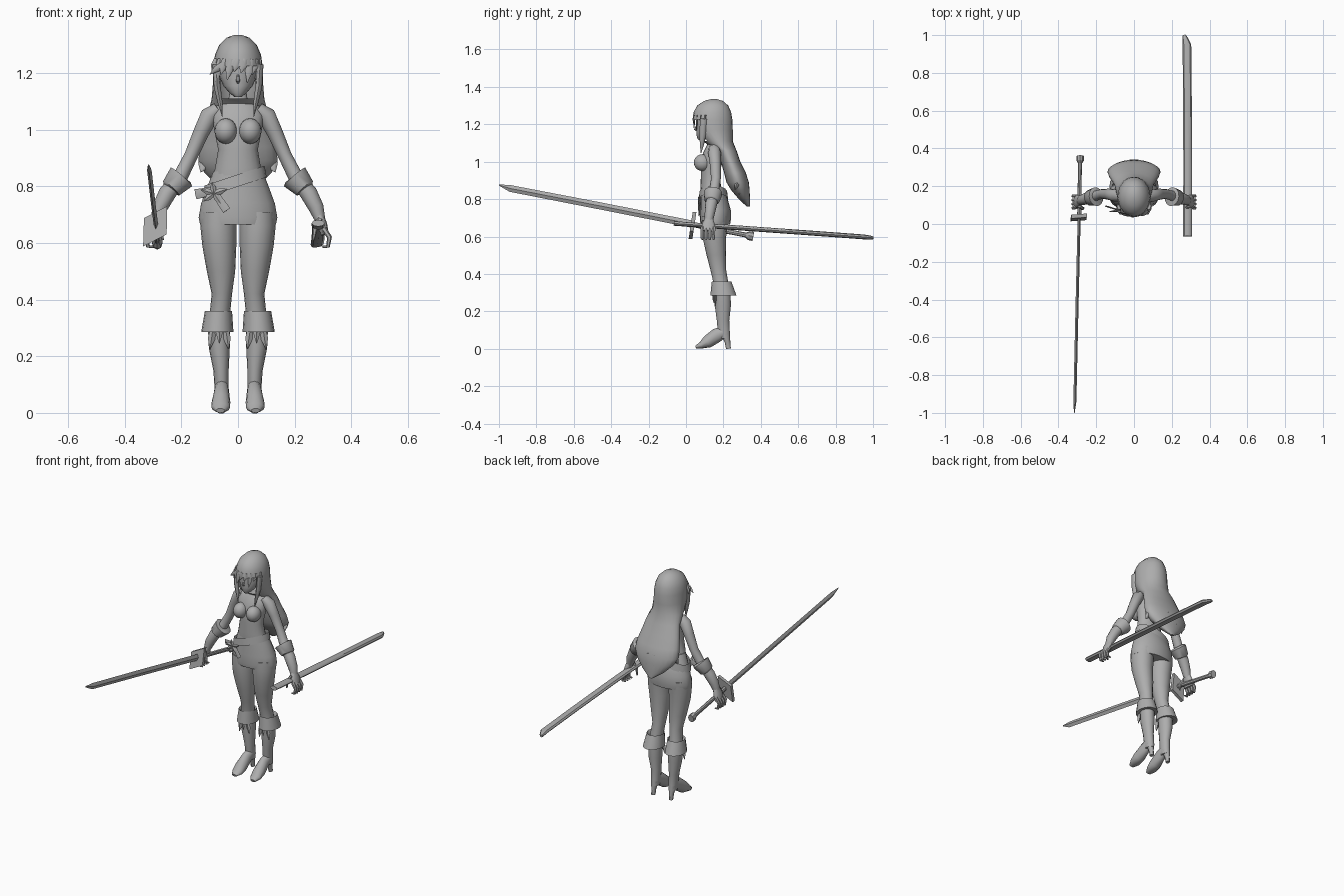
import bpy, bmesh, math
from mathutils import Vector

grey = bpy.data.materials.new("plain_grey")
grey.diffuse_color = (0.42, 0.42, 0.42, 1)


def finish(name, bm, mirror=False, angle=50):
    bmesh.ops.recalc_face_normals(bm, faces=bm.faces)
    me = bpy.data.meshes.new(name)
    bm.to_mesh(me)
    bm.free()
    me.materials.append(grey)
    me.shade_smooth()
    me.set_sharp_from_angle(angle=math.radians(angle))
    ob = bpy.data.objects.new(name, me)
    bpy.context.collection.objects.link(ob)
    if mirror:
        ob.modifiers.new("mirror", 'MIRROR')
    return ob


def skin(bm, rings, caps=True):
    rows = [[bm.verts.new(p) for p in ring] for ring in rings]
    for r0, r1 in zip(rows, rows[1:]):
        for i in range(len(r0)):
            j = (i + 1) % len(r0)
            bm.faces.new((r0[i], r0[j], r1[j], r1[i]))
    if caps:
        bm.faces.new(rows[0])
        bm.faces.new(rows[-1])


def loft(name, rings, n=16, mirror=False, tilt=0, caps=True, cut=None):
    """Stack of level ellipses: (cx, cy, z, rx, ry)."""
    bm = bmesh.new()
    out = []
    for cx, cy, z, rx, ry in rings:
        angs = [2 * math.pi * i / n for i in range(n)]
        out.append([(cx + rx * math.cos(a), cy + ry * math.sin(a), z + tilt * rx * math.cos(a)) for a in angs])
    skin(bm, out, caps)
    if cut:
        gone = [f for f in bm.faces if cut(f.calc_center_median())]
        bmesh.ops.delete(bm, geom=gone, context='FACES')
    return finish(name, bm, mirror)


def add_tube(bm, pts, n=8, ref=(0, 1, 0)):
    """Ellipses swept along a path: (x, y, z, a, b), b lies along ref."""
    P = [Vector(p[:3]) for p in pts]
    out = []
    for i, p in enumerate(pts):
        t = (P[min(i + 1, len(P) - 1)] - P[max(i - 1, 0)]).normalized()
        side = t.cross(Vector(ref)).normalized()
        up = side.cross(t)
        out.append([P[i] + side * p[3] * math.cos(k * 2 * math.pi / n)
                    + up * p[4] * math.sin(k * 2 * math.pi / n) for k in range(n)])
    skin(bm, out)


def tubes(name, paths, n=8, ref=(0, 1, 0), mirror=False, angle=50):
    bm = bmesh.new()
    for pts in paths:
        add_tube(bm, pts, n, ref)
    return finish(name, bm, mirror, angle)


def spike(a, b, w, t):
    """Tapered lock from a to b."""
    m = [a[i] * 0.5 + b[i] * 0.5 for i in range(3)]
    return [(*a, w * 0.7, t), (*m, w, t), (*b, 0.001, 0.001)]


def ball(name, c, r, mirror=False):
    bm = bmesh.new()
    bmesh.ops.create_uvsphere(bm, u_segments=16, v_segments=10, radius=1)
    for v in bm.verts:
        v.co = Vector([c[i] + v.co[i] * r[i] for i in range(3)])
    return finish(name, bm, mirror)


# Body
loft("torso", [(0, .14, .82, .09, .06), (0, .132, .87, .08, .055), (0, .13, .93, .07, .05),
               (0, .135, 1.0, .084, .058), (0, .142, 1.05, .092, .05), (0, .15, 1.085, .074, .04),
               (0, .15, 1.102, .035, .03), (0, .145, 1.16, .024, .026)], 20)
ball("bust", (.043, .088, .995), (.04, .046, .045), True)
loft("head", [(0, .082, 1.115, .012, .014), (0, .092, 1.13, .03, .034), (0, .112, 1.155, .052, .056),
              (0, .13, 1.19, .067, .075), (0, .137, 1.23, .073, .082), (0, .14, 1.28, .065, .075)], 20)
tubes("nose", [[(0, .058, 1.195, .004, .004), (0, .047, 1.172, .007, .006), (0, .06, 1.163, .003, .003)]], 6)

# Hair shell with open face, flowing down the back
loft("hair", [(0, .15, 1.335, .012, .015), (0, .147, 1.325, .04, .05), (0, .143, 1.30, .066, .083),
              (0, .141, 1.265, .081, .1), (0, .142, 1.225, .087, .106), (0, .147, 1.17, .088, .103),
              (0, .17, 1.11, .093, .08), (0, .215, 1.06, .105, .055), (0, .238, 1.0, .12, .052),
              (0, .262, .94, .135, .058), (0, .276, .89, .14, .06), (0, .29, .85, .12, .05),
              (0, .312, .80, .07, .03), (0, .333, .76, .012, .008)], 24,
     cut=lambda c: 1.1 < c.z < 1.225 and c.y < .1)
fringe = []
for i in range(9):
    a = math.radians(-90 + (i - 4) * 17)
    fringe.append(spike((.08 * math.cos(a), .142 + .1 * math.sin(a), 1.25),
                        (.083 * math.cos(a) - .014, .142 + .104 * math.sin(a),
                         (1.2, 1.165, 1.195, 1.175, 1.205)[i % 5]), .014, .005))
fringe.append(spike((-.05, .06, 1.235), (-.1, .07, 1.195), .012, .006))
tubes("fringe", fringe, 6)
tubes("side_locks", [[(.078, .095, 1.23, .012, .02), (.073, .09, 1.15, .012, .018),
                      (.062, .085, 1.09, .008, .011), (.055, .08, 1.045, .001, .001)]], 8, mirror=True)
tips = []
for i in range(4):
    x = .02 + .034 * i
    tips.append(spike((x * .9, .32 - .012 * i, .90), (x * 1.08, .335 - .025 * i, .775 + .025 * i), .022, .014))
tubes("hair_tips", tips, 6, mirror=True)

# Skirt, belt and knot
loft("skirt", [(0, .14, .855, .086, .06), (0, .15, .80, .108, .073), (0, .158, .74, .13, .082),
               (0, .157, .69, .139, .083), (0, .157, .665, .134, .079)], 20)
loft("belt", [(-.012, .147, .795, .113, .079), (-.012, .146, .838, .106, .074)], 24, tilt=.33, caps=False)
knot = [spike((-.085, .07, .775), (-.085 + .05 * math.cos(a), .066, .775 + .04 * math.sin(a)), .011, .005)
        for a in (0.4, 1.7, 2.8, 3.9, 5.2)]
knot.append([(-.085, .075, .78, .012, .004), (-.04, .07, .715, .015, .004)])
knot.append([(-.085, .075, .785, .014, .004), (-.15, .095, .772, .018, .004)])
tubes("knot", knot, 4)

# Arms, cuffs, hands
tubes("arms", [[(.07, .15, 1.075, .022, .028), (.1, .152, 1.05, .033, .034), (.13, .157, .99, .028, .03),
                (.165, .16, .91, .024, .026), (.2, .15, .84, .026, .027), (.25, .135, .775, .031, .032),
                (.276, .127, .725, .027, .027), (.289, .122, .685, .019, .022)]], 12, mirror=True)
tubes("wrist_cuffs", [[(.197, .145, .837, .038, .04), (.2, .145, .833, .05, .05),
                       (.236, .138, .793, .038, .041), (.239, .137, .789, .028, .032)]], 14, mirror=True)
tubes("palms", [[(.285, .123, .70, .017, .021), (.297, .12, .665, .018, .036),
                 (.307, .118, .63, .014, .037)]], 10, mirror=True)
fingers = [[(.303, .088 + .02 * i, .65, .01, .01), (.323, .085 + .021 * i, .62, .009, .0095),
            (.318, .086 + .021 * i, .588, .007, .008), (.298, .088 + .02 * i, .586, .004, .005)] for i in range(4)]
fingers.append([(.29, .095, .685, .01, .01), (.272, .082, .65, .009, .009), (.266, .086, .61, .004, .004)])
tubes("fingers", fingers, 6, mirror=True)

# Legs and boots
loft("legs", [(.068, .155, .71, .062, .07), (.069, .153, .66, .064, .068), (.066, .152, .59, .06, .062),
              (.06, .162, .50, .05, .052), (.057, .173, .42, .036, .042), (.063, .185, .36, .036, .04),
              (.065, .19, .31, .036, .04)], 16, True)
loft("boot_shafts", [(.067, .195, .32, .04, .044), (.066, .197, .23, .037, .044), (.06, .198, .15, .027, .034),
                     (.058, .202, .09, .025, .033), (.058, .207, .055, .022, .03)], 14, True)
loft("boot_cuffs", [(.067, .19, .335, .036, .04), (.069, .19, .36, .048, .052),
                    (.073, .2, .285, .057, .07), (.069, .196, .29, .038, .044)], 16, True, caps=False)
tubes("boot_feet", [[(.058, .21, .095, .03, .024), (.058, .165, .072, .038, .027), (.06, .115, .037, .034, .033),
                     (.061, .08, .018, .018, .032), (.062, .052, .008, .008, .016)]], 12, (1, 0, 0), True)
tubes("boot_heels", [[(.058, .212, .08, .024, .024), (.059, .222, .035, .013, .015),
                      (.059, .227, 0, .011, .013)]], 8, mirror=True)
tubes("boot_points", [spike((.066 + dx, .148 + abs(dx) * .4, zt), (.066 + dx * 1.5, .146 + abs(dx) * .4, zb), .013, .007)
                      for dx, zt, zb in ((0, .325, .245), (-.022, .3, .225), (.022, .3, .225))], 4, mirror=True)

# Drawn sword: blade, guard, hilt
up = (0, 0, 1)
tubes("blade", [[(-.29, .04, .665, .008, .019), (-.302, -.45, .762, .008, .019),
                 (-.313, -.94, .857, .008, .018), (-.316, -1.0, .876, .002, .003)]], 4, up, angle=30)
tubes("hilt", [[(-.29, .03, .665, .011, .013), (-.286, .32, .608, .01, .013), (-.285, .335, .605, .019, .024),
                (-.285, .36, .60, .019, .024)]], 8, up, angle=30)
bm = bmesh.new()
skin(bm, [[(x, y + (z - .66) * .15, z) for x, z in ((-.332, .688), (-.25, .73), (-.252, .63), (-.335, .588))]
          for y in (.025, .045)])
finish("guard", bm, angle=30)

# Sheathed sword in the other hand, with a slanted end
tubes("scabbard", [[(.283, -.065, .67, .023, .012), (.284, .3, .645, .023, .013), (.283, .65, .62, .023, .013),
                    (.28, .95, .598, .023, .013), (.27, .985, .594, .014, .011), (.265, 1.0, .592, .008, .008)]],
      8, up, angle=40)
